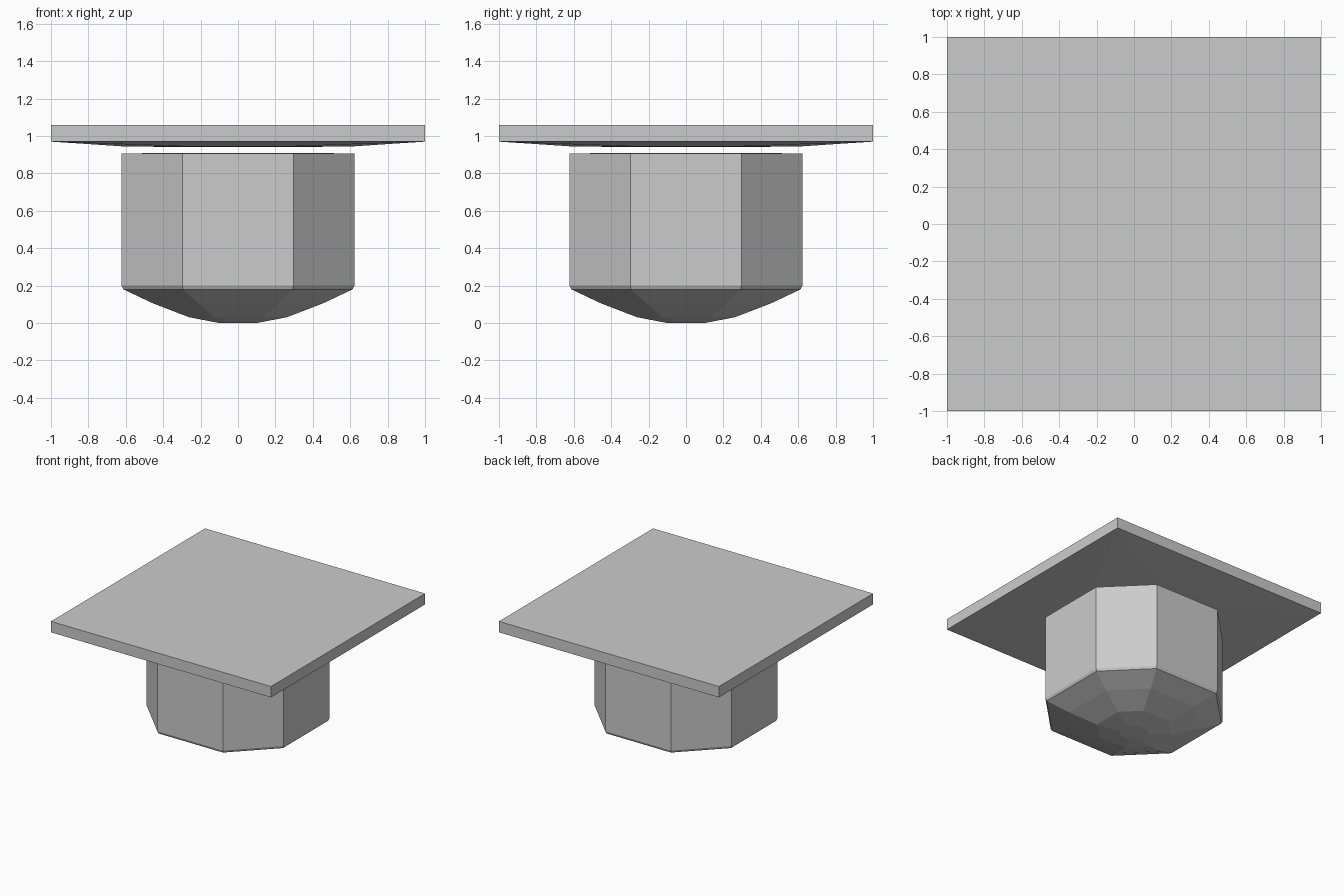
import bpy, bmesh

if "Cube" in bpy.data.objects:
    bpy.data.objects.remove(bpy.data.objects["Cube"])

A, B = 0.622, 0.297   # octagon: half width and half length of the straight sides


def octagon(scale, z, cut=B / A):
    a, b = A * scale, A * scale * cut
    pts = [(a, -b), (a, b), (b, a), (-b, a), (-a, b), (-a, -b), (-b, -a), (b, -a)]
    return [(x, y, z) for x, y in pts]


def square(half, z):
    return [(x, y, z) for x, y in ((half, -half), (half, half), (-half, half), (-half, -half))]


def hull(name, points):
    bm = bmesh.new()
    for p in points:
        bm.verts.new(p)
    res = bmesh.ops.convex_hull(bm, input=bm.verts[:])
    junk = set(res["geom_interior"]) | set(res["geom_unused"])
    junk = [g for g in junk if isinstance(g, bmesh.types.BMVert) and g.is_valid]
    bmesh.ops.delete(bm, geom=junk, context='VERTS')
    bmesh.ops.dissolve_limit(bm, angle_limit=0.002, verts=bm.verts[:], edges=bm.edges[:])
    bmesh.ops.recalc_face_normals(bm, faces=bm.faces[:])
    mesh = bpy.data.meshes.new(name)
    bm.to_mesh(mesh)
    bm.free()
    obj = bpy.data.objects.new(name, mesh)
    bpy.context.collection.objects.link(obj)
    return obj


# Flat square board whose underside bulges slightly
hull("board", square(1, 1.06) + square(1, 0.97) + octagon(1.0, 0.945) + octagon(0.45, 0.94))

# Eight-sided cap with a shallow faceted dome underneath
rings = [(0.6, 0.91), (1, 0.906), (1, 0.20), (0.985, 0.18),
         (0.73, 0.105), (0.42, 0.031), (0.16, 0.0)]
hull("cap_body", [p for s, z in rings for p in octagon(s, z)])
